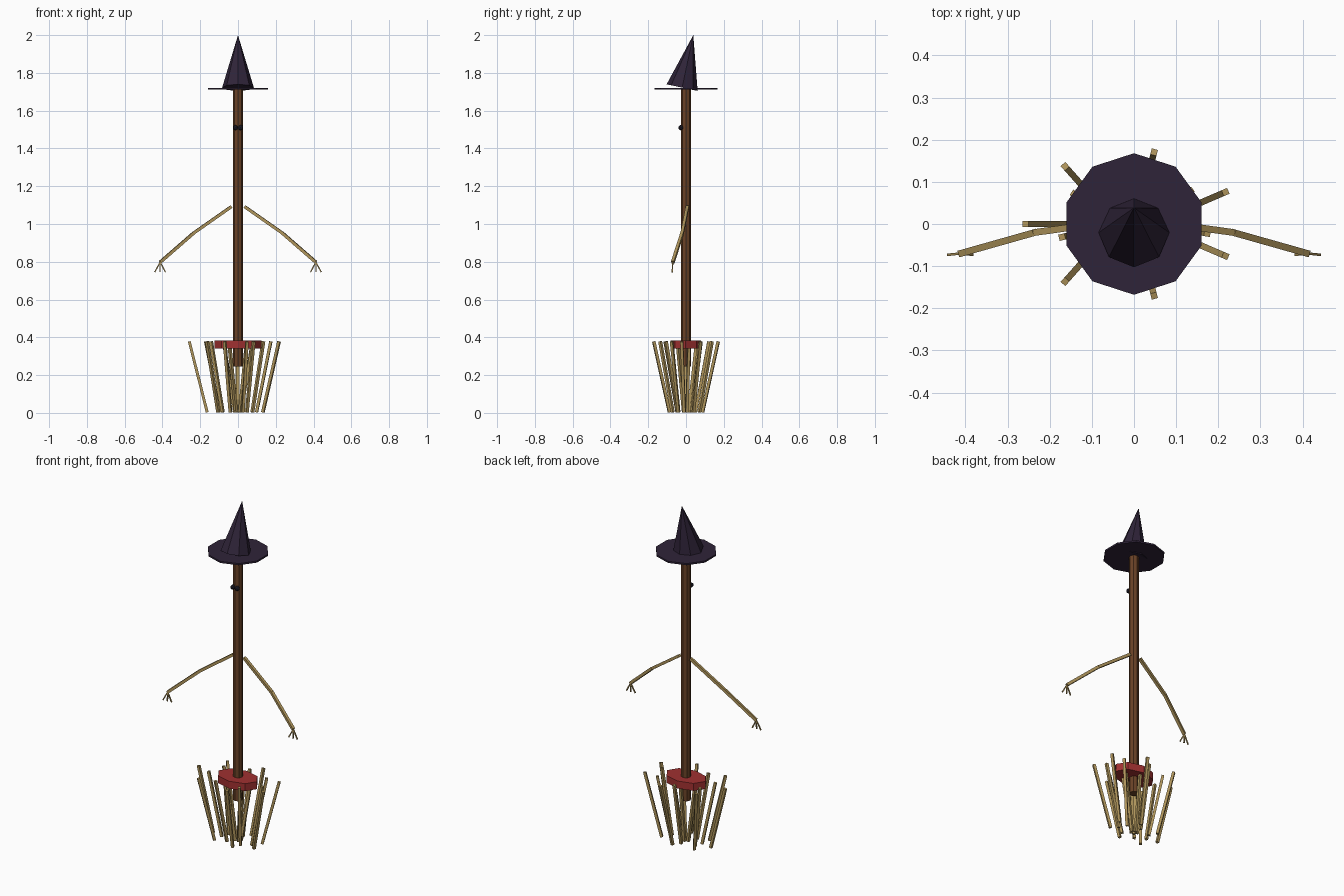
import bpy
import bmesh
from math import cos, sin, pi, radians
from mathutils import Matrix, Vector

cube = bpy.data.objects.get("Cube")
if cube:
    bpy.data.objects.remove(cube, do_unlink=True)


def material(name, rgb):
    m = bpy.data.materials.new(name)
    m.use_nodes = True
    m.diffuse_color = (*rgb, 1)
    m.node_tree.nodes["Principled BSDF"].inputs["Base Color"].default_value = (*rgb, 1)
    return m


WOOD = material("brown wood", (0.147, 0.056, 0.02))
STRAW = material("dry straw", (0.43, 0.30, 0.105))
HAT = material("dark purple cloth", (0.028, 0.017, 0.04))
RED = material("red band", (0.35, 0.03, 0.03))
BLACK = material("eye black", (0.01, 0.009, 0.016))


def finish(name, bm, mat):
    mesh = bpy.data.meshes.new(name)
    bmesh.ops.recalc_face_normals(bm, faces=bm.faces)
    bm.to_mesh(mesh)
    bm.free()
    mesh.materials.append(mat)
    obj = bpy.data.objects.new(name, mesh)
    bpy.context.collection.objects.link(obj)
    return obj


def cone(name, mat, sides, r1, r2, depth, loc, tilt=0, scale_y=1):
    bm = bmesh.new()
    matrix = (Matrix.Translation(loc) @ Matrix.Rotation(tilt, 4, 'X')
              @ Matrix.Diagonal((1, scale_y, 1, 1)))
    bmesh.ops.create_cone(bm, cap_ends=True, segments=sides, radius1=r1,
                          radius2=r2, depth=depth, matrix=matrix)
    return finish(name, bm, mat)


def add_stick(bm, a, b, width):
    """Square bar running from a to b."""
    a, b = Vector(a), Vector(b)
    z = (b - a).normalized()
    x = z.cross(Vector((0, 0, 1)))
    x = x.normalized() if x.length > 0.001 else Vector((1, 0, 0))
    rot = Matrix((x, z.cross(x), z)).transposed().to_4x4()
    size = Matrix.Diagonal((width, width, (b - a).length, 1))
    bmesh.ops.create_cube(bm, size=1,
                          matrix=Matrix.Translation((a + b) / 2) @ rot @ size)


# Broom handle and binding band
cone("handle", WOOD, 8, 0.027, 0.027, 1.475, (0, 0, 0.9825))
cone("binding_band", RED, 8, 0.125, 0.125, 0.044, (0, -0.002, 0.362), scale_y=0.65)

# Pointed hat, leaning back on a flat brim
cone("hat_brim", HAT, 10, 0.168, 0.168, 0.01, (0, 0, 1.716))
cone("hat_point", HAT, 8, 0.084, 0, 0.284, (0, 0.009, 1.861), tilt=radians(-12))

# Arms and fingers on both sides
for side, label in ((1, "left"), (-1, "right")):
    shoulder = (side * 0.035, 0.008, 1.092)
    elbow = (side * 0.235, -0.02, 0.952)
    wrist = (side * 0.412, -0.07, 0.798)
    arm = bmesh.new()
    add_stick(arm, shoulder, elbow, 0.016)
    add_stick(arm, elbow, wrist, 0.016)
    finish(label + "_arm", arm, STRAW)
    hand = bmesh.new()
    for reach in (0.384, 0.412, 0.441):
        add_stick(hand, wrist, (side * reach, -0.073, 0.745), 0.006)
    finish(label + "_fingers", hand, STRAW)

    # Round eye on the handle
    eye = bmesh.new()
    bmesh.ops.create_icosphere(eye, subdivisions=2, radius=0.014,
                               matrix=Matrix.Translation((side * 0.014, -0.027, 1.51)))
    finish(label + "_eye", eye, BLACK)

# Bristle rings: count, start angle, x shift, top radii, bottom radii
rings = (
    ("outer_bristles", 7, 180, -0.008, (0.25, 0.175), (0.155, 0.09)),
    ("middle_bristles", 7, 195, 0, (0.177, 0.12), (0.1, 0.05)),
    ("inner_bristles", 5, 90, 0, (0.08, 0.055), (0.018, 0.014)),
)
for name, count, start, shift, top, bottom in rings:
    bm = bmesh.new()
    for i in range(count):
        t = radians(start) + 2 * pi * i / count
        add_stick(bm, (shift + bottom[0] * cos(t), bottom[1] * sin(t), 0.003),
                  (shift + top[0] * cos(t), top[1] * sin(t), 0.378), 0.015)
    finish(name, bm, STRAW)
